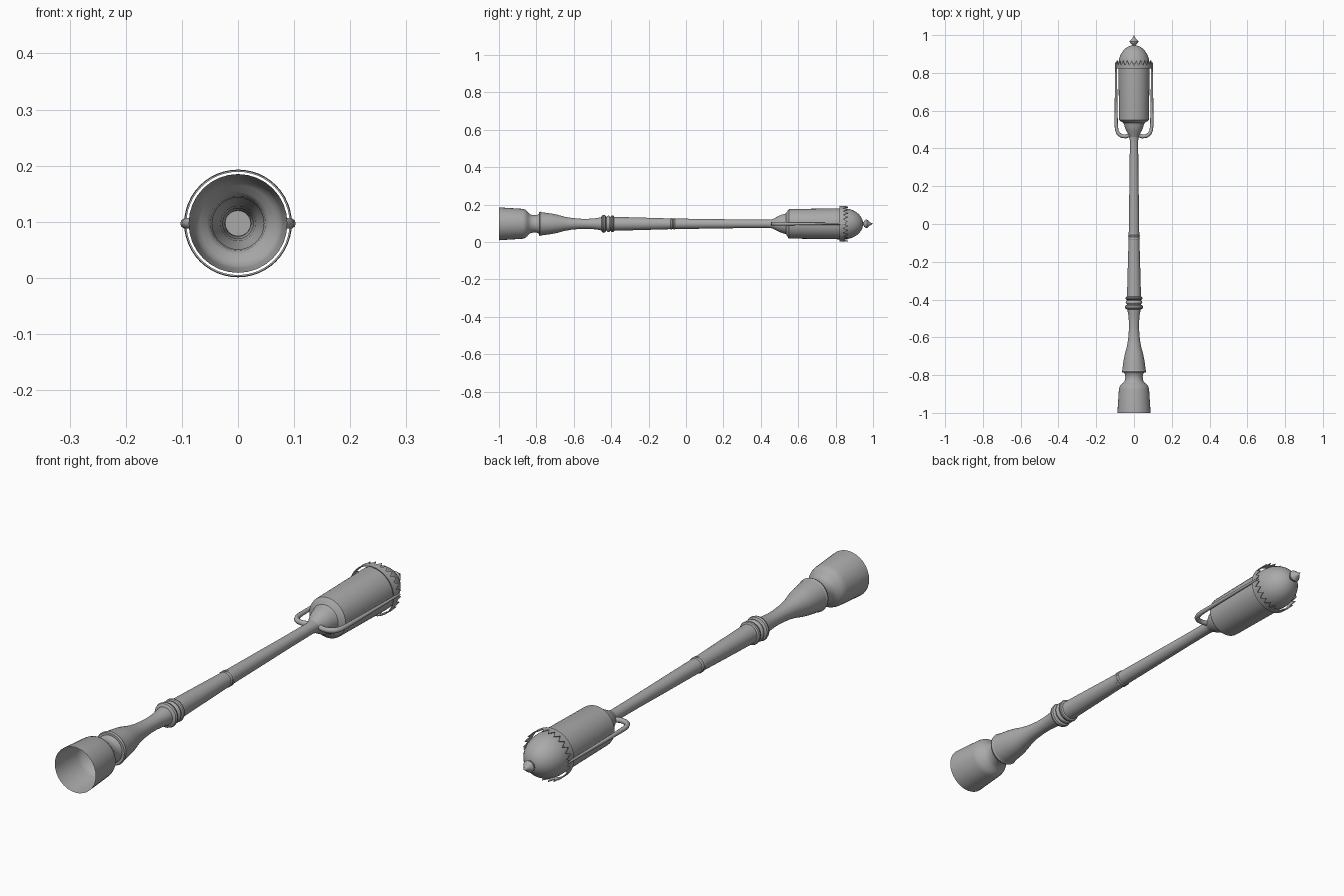
import bpy, bmesh, math
from mathutils import Vector

if "Cube" in bpy.data.objects:
    bpy.data.objects.remove(bpy.data.objects["Cube"])

AXIS_Z = 0.097
grey = bpy.data.materials.new("painted_grey")
grey.diffuse_color = (0.4, 0.4, 0.4, 1)
grey.use_nodes = True
grey.node_tree.nodes["Principled BSDF"].inputs["Base Color"].default_value = grey.diffuse_color


def finish(name, bm, angle=35):
    bmesh.ops.recalc_face_normals(bm, faces=bm.faces)
    mesh = bpy.data.meshes.new(name)
    bm.to_mesh(mesh)
    bm.free()
    mesh.materials.append(grey)
    ob = bpy.data.objects.new(name, mesh)
    bpy.context.collection.objects.link(ob)
    bpy.ops.object.select_all(action='DESELECT')
    ob.select_set(True)
    bpy.context.view_layer.objects.active = ob
    bpy.ops.object.shade_smooth_by_angle(angle=math.radians(angle))
    return ob


def lathe(name, profile, n=32):
    """Turn (y, radius) points round the long axis; radius 0 closes an end."""
    bm = bmesh.new()
    rings = []
    for y, r in profile:
        if r == 0:
            rings.append([bm.verts.new((0, y, AXIS_Z))] * n)
        else:
            rings.append([bm.verts.new((r * math.cos(2 * math.pi * i / n), y,
                          AXIS_Z + r * math.sin(2 * math.pi * i / n))) for i in range(n)])
    for a, b in zip(rings, rings[1:]):
        for i in range(n):
            j = (i + 1) % n
            quad = list(dict.fromkeys((a[i], a[j], b[j], b[i])))
            bm.faces.new(quad)
    return finish(name, bm)


# Hollow turned foot, open at the ground end
lathe("base_cup", [(-1, .088), (-.875, .080), (-.86, .076), (-.85, .068),
                   (-.84, .056), (-.83, .049), (-.81, .046), (-.795, .048), (-.787, .053),
                   (-.787, .062), (-.78, .065), (-.773, .062)])

# Baluster and long tapering shaft
lathe("shaft", [(-.773, .062), (-.72, .055), (-.69, .049), (-.65, .038), (-.61, .031),
                (-.56, .027), (-.52, .027), (-.48, .030), (-.455, .035), (-.40, .038),
                (-.38, .037), (-.23, .033), (-.06, .028), (.1, .026), (.3, .023),
                (.44, .022), (.46, .024)])


def collar(name, y, half, inner, outer):
    lathe(name, [(y - half, inner)] +
          [(y + half * math.sin(t), inner + (outer - inner) * math.cos(t))
           for t in (-1.2, -.6, 0, .6, 1.2)] + [(y + half, inner)])


# Raised collars on the shaft
collar("lower_collar", -.440, .013, .034, .048)
collar("middle_collar", -.415, .010, .034, .044)
collar("upper_collar", -.393, .009, .034, .045)
collar("thin_collar_a", -.078, .005, .027, .031)
collar("thin_collar_b", -.064, .005, .027, .031)

# Lantern holder, glass body and dome
lathe("lantern_cup", [(.46, 0), (.46, .024), (.475, .031), (.495, .042), (.515, .050),
                      (.525, .052), (.535, .056), (.54, .064), (.545, .073), (.55, .078)])
lathe("lantern_body", [(.55, .078), (.56, .079), (.84, .083)])
lathe("dome", [(.84, .083)] + [(.84 + .107 * math.sin(t * math.pi / 20),
      .083 * math.cos(t * math.pi / 20)) for t in range(1, 10)] + [(.947, 0)])
lathe("finial", [(.943, .010), (.95, .009), (.953, .016), (.96, .022), (.967, .023),
                 (.975, .017), (.983, .009), (1, 0)], 16)

# Toothed crown round the foot of the dome
bm = bmesh.new()
teeth = 24
rows = []
for i in range(2 * teeth):
    a = math.pi * i / teeth
    tip = .866 if i % 2 else .840
    rows.append([bm.verts.new((r * math.cos(a), y, AXIS_Z + r * math.sin(a)))
                 for r, y in ((.092, .822), (.095, .822), (.096, tip), (.093, tip))])
for i in range(2 * teeth):
    a, b = rows[i], rows[(i + 1) % (2 * teeth)]
    for k in range(4):
        m = (k + 1) % 4
        bm.faces.new((a[k], a[m], b[m], b[k]))
finish("toothed_crown", bm, 30)

# Side brackets: curved arms sweeping from the neck up to the crown
for side, label in ((-1, "left"), (1, "right")):
    path = [(.015, .472, .010), (.045, .463, .010), (.066, .466, .010), (.082, .477, .010),
            (.091, .496, .0095), (.094, .52, .009), (.095, .62, .0075), (.095, .74, .006),
            (.095, .855, .005)]
    pts = [Vector((side * x, y, AXIS_Z)) for x, y, r in path]
    bm = bmesh.new()
    loops = []
    for i, p in enumerate(pts):
        d = (pts[min(i + 1, len(pts) - 1)] - pts[max(i - 1, 0)]).normalized()
        u = d.cross(Vector((0, 0, 1)))
        loops.append([bm.verts.new(p + path[i][2] * (u * math.cos(math.pi * k / 5)
                      + Vector((0, 0, 1)) * math.sin(math.pi * k / 5))) for k in range(10)])
    for a, b in zip(loops, loops[1:]):
        for k in range(10):
            m = (k + 1) % 10
            bm.faces.new((a[k], a[m], b[m], b[k]))
    bm.faces.new(loops[0])
    bm.faces.new(loops[-1])
    finish(label + "_bracket", bm, 50)
